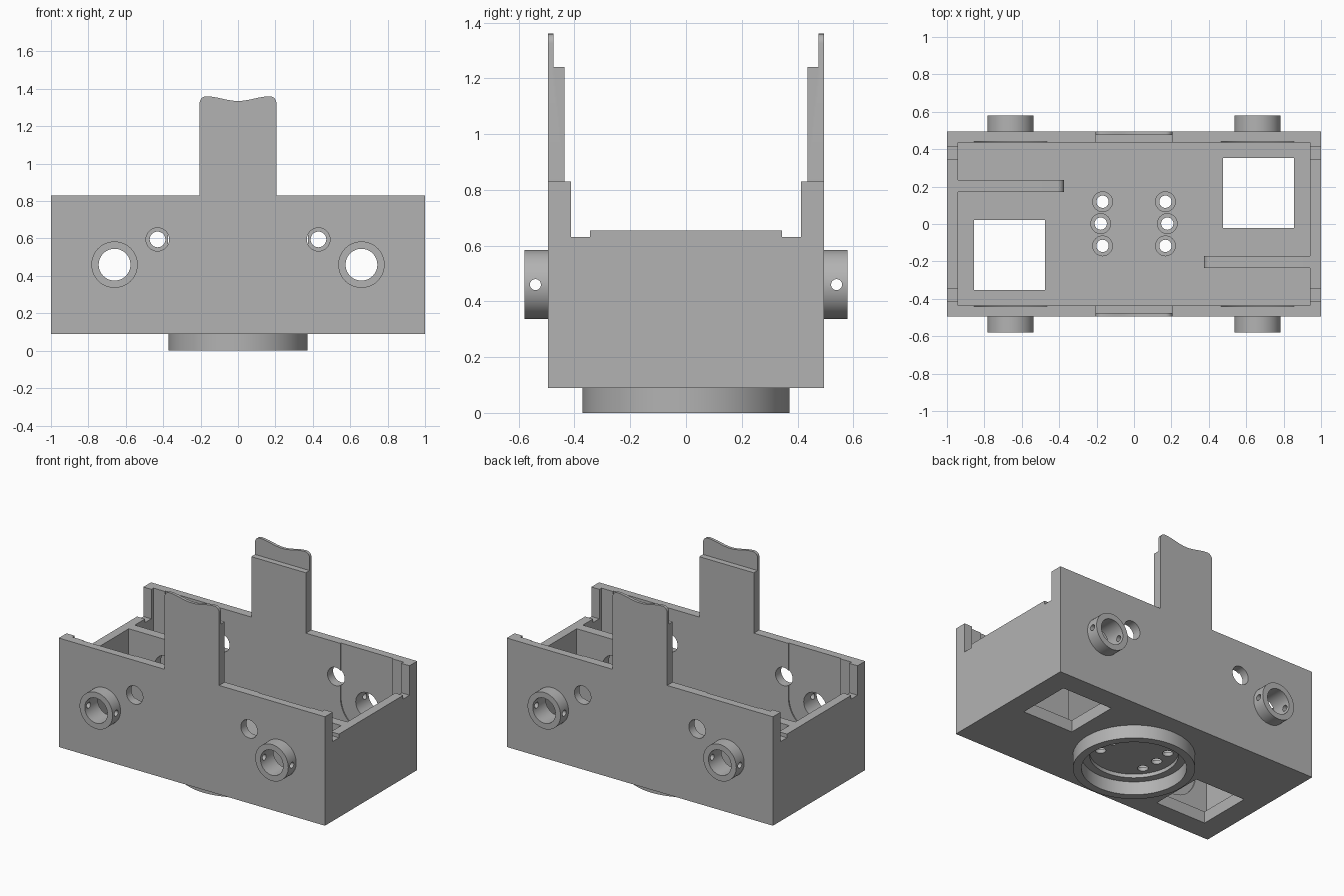
import bpy, bmesh, math

cube = bpy.data.objects.get("Cube")
if cube:
    bpy.data.objects.remove(cube, do_unlink=True)

grey = bpy.data.materials.new("plain_grey")
grey.use_nodes = True
GREY = (0.45, 0.45, 0.45, 1)
grey.diffuse_color = GREY
grey.node_tree.nodes["Principled BSDF"].inputs["Base Color"].default_value = GREY

PLACE = {"x": lambda a, b, h: (h, a, b),
         "y": lambda a, b, h: (a, h, b),
         "z": lambda a, b, h: (a, b, h)}


def prism(name, points, axis, low, high):
    """Extrude a closed outline along an axis."""
    bm = bmesh.new()
    rings = [[bm.verts.new(PLACE[axis](a, b, h)) for a, b in points] for h in (low, high)]
    count = len(points)
    for ring in rings:
        bm.faces.new(ring)
    for i in range(count):
        j = (i + 1) % count
        bm.faces.new((rings[0][i], rings[0][j], rings[1][j], rings[1][i]))
    bmesh.ops.recalc_face_normals(bm, faces=bm.faces)
    mesh = bpy.data.meshes.new(name)
    bm.to_mesh(mesh)
    bm.free()
    mesh.materials.append(grey)
    obj = bpy.data.objects.new(name, mesh)
    bpy.context.collection.objects.link(obj)
    return obj


def arc(a, b, radius, start=0, end=360, steps=48):
    n = steps if end - start == 360 else steps + 1
    return [(a + radius * math.cos(t), b + radius * math.sin(t))
            for t in (math.radians(start + (end - start) * i / steps) for i in range(n))]


def rect(a0, a1, b0, b1):
    return [(a0, b0), (a1, b0), (a1, b1), (a0, b1)]


def cut(obj, points, axis, low, high):
    """Subtract a prism and discard the cutter."""
    cutter = prism("cutter", points, axis, low, high)
    cutter.hide_render = True
    mod = obj.modifiers.new("cut", "BOOLEAN")
    mod.operation, mod.solver, mod.object = "DIFFERENCE", "EXACT", cutter
    bpy.context.view_layer.objects.active = obj
    bpy.ops.object.modifier_apply(modifier=mod.name)
    bpy.data.objects.remove(cutter, do_unlink=True)


def smooth(obj):
    bpy.ops.object.select_all(action="DESELECT")
    obj.select_set(True)
    bpy.context.view_layer.objects.active = obj
    bpy.ops.object.shade_smooth_by_angle(angle=math.radians(30))


BOTTOM, FLOOR, TOP = 0.09, 0.17, 0.83
HUB_X, HUB_Z, BORE = 0.66, 0.46, 0.085
PIN_X, PIN_Z = 0.43, 0.595

# Body outline with the upright tab and its dipped, rounded top
half = [(1, BOTTOM), (1, TOP), (0.205, TOP)] + arc(0.17, 1.325, 0.035, 0, 90, 6)
half += [(x, 1.3475 - 0.0125 * math.cos(math.pi * x / 0.17)) for x in (0.14, 0.11, 0.08, 0.05, 0.02)]
body = prism("body", half + [(-x, z) for x, z in reversed(half)], "y", -0.495, 0.495)

# Cavity, thinner tab tips and lowered end walls
cavity = [(0.435, FLOOR), (0.435, 1.24), (0.475, 1.24), (0.475, 1.5)]
cut(body, cavity + [(-y, z) for y, z in reversed(cavity)], "x", -0.94, 0.94)
sill = [(0.345, 0.655), (0.345, 0.63), (0.412, 0.63), (0.412, 1.6)]
cut(body, sill + [(-y, z) for y, z in reversed(sill)], "x", -1.1, 1.1)

for side in (-1, 1):
    # Shallow round-bottomed recesses on the inner walls
    x = side * HUB_X
    slot = arc(x, HUB_Z, 0.195, 180, 360, 24) + [(x + 0.195, 0.9), (x - 0.195, 0.9)]
    for low, high in ((-0.442, -0.4), (0.4, 0.442)):
        cut(body, slot, "y", low, high)
    # Wall holes and floor window
    cut(body, arc(x, HUB_Z, BORE), "y", -0.7, 0.7)
    cut(body, arc(side * PIN_X, PIN_Z, 0.062, steps=32), "y", -0.7, 0.7)
    cut(body, rect(*sorted((side * 0.476, side * 0.856)),
                   *sorted((side * -0.022, side * 0.352))), "z", 0, 0.3)

# Underside recess and counterbored screw holes
cut(body, arc(0, 0, 0.27, steps=64), "z", 0, 0.115)
for side in (-1, 1):
    for x, y in ((0.168, -0.117), (0.178, 0.002), (0.168, 0.119)):
        cut(body, arc(side * x, y, 0.033, steps=24), "z", 0, 0.3)
        cut(body, arc(side * x, y, 0.053, steps=24), "z", 0.14, 0.3)
smooth(body)

# Round collar under the floor
collar = prism("base_collar", arc(0, 0, 0.372, steps=64), "z", 0, BOTTOM)
cut(collar, arc(0, 0, 0.32, steps=64), "z", -0.1, 0.2)
smooth(collar)

for side, word in ((-1, "right"), (1, "left")):
    # Inner divider with rounded upper corner and aligned holes
    outline = [(0.94, FLOOR), (0.94, 0.655)] + arc(0.41, 0.62, 0.035, 90, 180, 8) + [(0.375, FLOOR)]
    divider = prism(word + "_divider", [(side * x, z) for x, z in outline], "y",
                    *sorted((side * -0.17, side * -0.235)))
    cut(divider, arc(side * HUB_X, HUB_Z, BORE), "y", -0.7, 0.7)
    cut(divider, arc(side * PIN_X, PIN_Z, 0.042, steps=32), "y", -0.7, 0.7)
    smooth(divider)
    # Outer hub tubes with cross pin holes
    for face, end in ((-1, "front"), (1, "back")):
        hub = prism(f"{end}_{word}_hub", arc(side * HUB_X, HUB_Z, 0.124), "y",
                    *sorted((face * 0.495, face * 0.58)))
        cut(hub, arc(side * HUB_X, HUB_Z, BORE), "y", -0.7, 0.7)
        cut(hub, arc(face * 0.54, HUB_Z, 0.02, steps=16), "x", -1.2, 1.2)
        smooth(hub)
